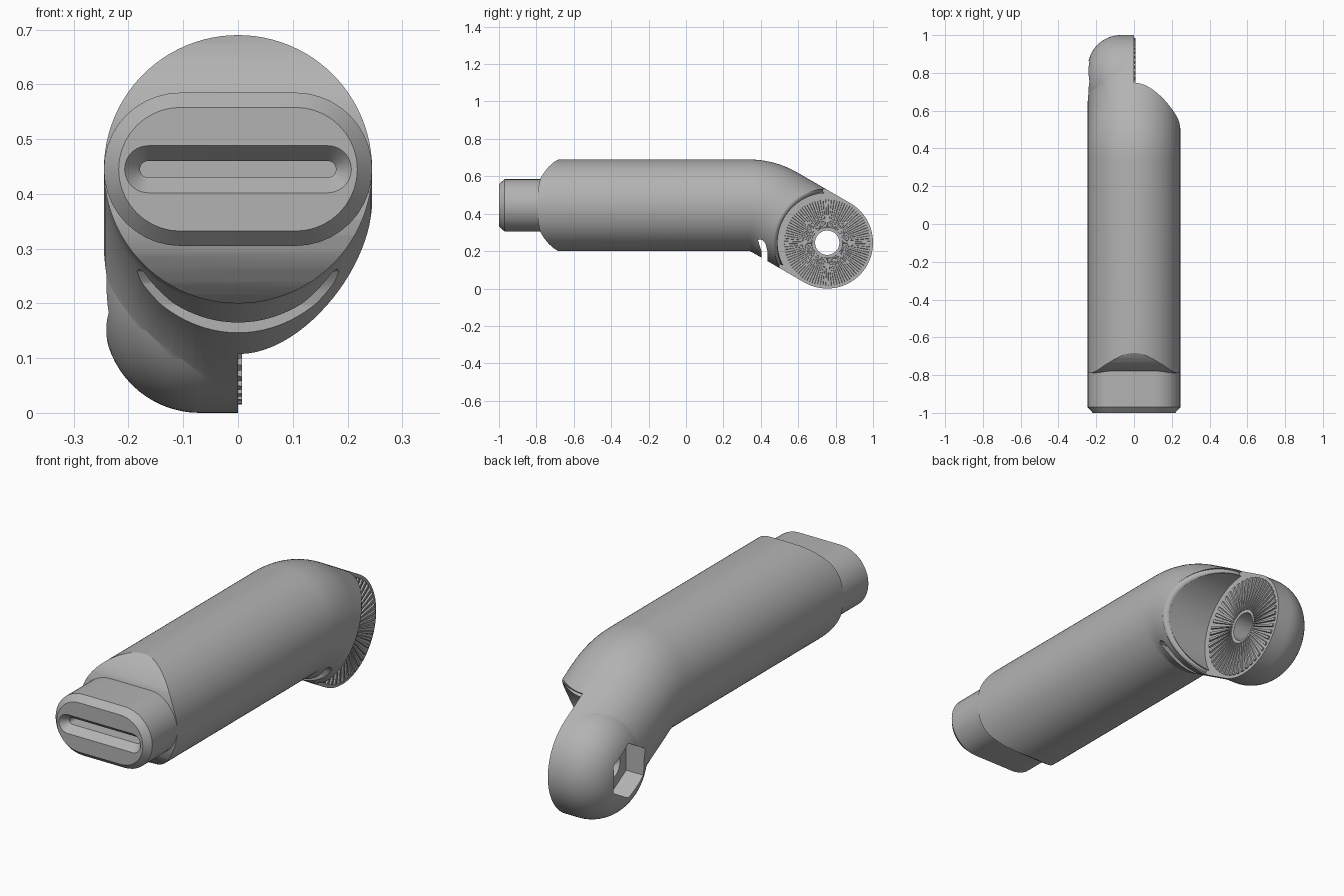
import bpy, bmesh, math
from math import sin, cos, pi, sqrt, radians
from mathutils import Vector

cube = bpy.data.objects.get("Cube")
if cube:
    bpy.data.objects.remove(cube, do_unlink=True)

grey = bpy.data.materials.new("plain grey")
grey.use_nodes = True
grey.diffuse_color = (0.45, 0.45, 0.45, 1)
grey.node_tree.nodes["Principled BSDF"].inputs["Base Color"].default_value = grey.diffuse_color

R = 0.245                       # tube radius
AXIS_Z = 0.445                  # height of the straight tube's axis
TILT = radians(30)
HINGE = Vector((0, 0.755, 0.245))
DOWN = Vector((0, cos(TILT), -sin(TILT)))   # direction of the bent arm
UP = Vector((0, sin(TILT), cos(TILT)))
BEND_Y = HINGE.y - (AXIS_Z - HINGE.z) / math.tan(TILT)


def make(name, bm):
    bmesh.ops.recalc_face_normals(bm, faces=bm.faces)
    mesh = bpy.data.meshes.new(name)
    bm.to_mesh(mesh)
    bm.free()
    obj = bpy.data.objects.new(name, mesh)
    bpy.context.collection.objects.link(obj)
    mesh.materials.append(grey)
    return obj


def loft(name, rings):
    """Skin closed rings of points and cap both ends."""
    bm = bmesh.new()
    loops = [[bm.verts.new(p) for p in ring] for ring in rings]
    n = len(loops[0])
    for a, b in zip(loops, loops[1:]):
        for i in range(n):
            j = (i + 1) % n
            bm.faces.new((a[i], a[j], b[j], b[i]))
    bm.faces.new(loops[0])
    bm.faces.new(loops[-1])
    return make(name, bm)


def ring(centre, e1, e2, r, n=96, start=0.0):
    return [centre + r * (cos(start + 2 * pi * i / n) * e1 + sin(start + 2 * pi * i / n) * e2)
            for i in range(n)]


X, Y, Z = Vector((1, 0, 0)), Vector((0, 1, 0)), Vector((0, 0, 1))


def turned(name, profile, n=96, start=0.0):
    """Solid about the hinge axis from (x, radius) pairs."""
    return loft(name, [ring(HINGE + X * x, Y, Z, r, n, start) for x, r in profile])


def prism(name, points, half):
    return loft(name, [[(x, y, z) for y, z in points] for x in (-half, half)])


def combine(obj, other, operation):
    mod = obj.modifiers.new(operation, "BOOLEAN")
    mod.operation, mod.object, mod.solver = operation, other, "EXACT"
    bpy.context.view_layer.objects.active = obj
    bpy.ops.object.modifier_apply(modifier=mod.name)
    bpy.data.objects.remove(other, do_unlink=True)


# Straight tube swept round the elbow to the hinge
bend_r = 0.27
start_y = BEND_Y - bend_r * math.tan(TILT / 2)
pivot = Vector((0, start_y, AXIS_Z - bend_r))
sections = [ring(Vector((0, -0.85, AXIS_Z)), X, Z, R)]
for i in range(13):
    a = TILT * i / 12
    up = Vector((0, sin(a), cos(a)))
    sections.append(ring(pivot + bend_r * up, X, up, R))
sections.append(ring(HINGE, X, UP, R))
body = loft("bent_body", sections)

# Rounded shoulders at the front
half = [(-0.79, 0.09), (-0.785, 0.12), (-0.775, 0.15), (-0.757, 0.178),
        (-0.735, 0.205), (-0.71, 0.228), (-0.68, 0.247), (-0.5, 0.4), (1.2, 0.8)]
outline = [(y, AXIS_Z + h) for y, h in half] + [(y, AXIS_Z - h) for y, h in reversed(half)]
combine(body, prism("shoulder_cutter", outline, 0.5), "INTERSECT")

# Clearance for the mating half, with a rounded rim
CLEAR, RIM = 0.265, 0.022
combine(body, turned("clearance_cutter", [(0, CLEAR + RIM), (0.4, CLEAR + RIM)]), "DIFFERENCE")

# Rounded knuckle on the right half
F = 0.175
knuckle = [(0, R)] + [(F - R - F * sin(a), R - F + F * cos(a))
                      for a in [pi / 2 * i / 16 for i in range(17)]]
combine(body, turned("knuckle", knuckle), "UNION")

# Inner lining of the clearance, carrying the rim
lining = loft("clearance_lining", [ring(HINGE - DOWN * u, X, UP, R - RIM) for u in (0.0, 0.33)])
combine(lining, turned("lining_cutter", [(-0.003, CLEAR), (0.4, CLEAR)]), "DIFFERENCE")
keep = loft("lining_half", [[(x, y, z) for y, z in ((0, -1), (1.5, -1), (1.5, 1), (0, 1))]
                            for x in (-0.003, 0.5)])
combine(lining, keep, "INTERSECT")

# Underside slot through both
slot = [(0.385, 0.258), (0.395, 0.263), (0.41, 0.258), (0.425, 0.24),
        (0.435, 0.2), (0.437, 0.05), (0.405, 0.05), (0.403, 0.2)]
for part in (body, lining):
    combine(part, prism("slot_cutter", slot, 0.4), "DIFFERENCE")

# Hexagonal nut pocket and bolt hole
combine(body, turned("nut_cutter", [(-0.4, 0.125), (-0.15, 0.125)], 6, pi / 6), "DIFFERENCE")
combine(body, turned("bolt_cutter", [(-0.4, 0.065), (0.1, 0.065)], 48), "DIFFERENCE")

# Rounded rim bead
rho, dist = R - RIM, CLEAR + RIM
beads = []
path = []
for i in range(61):
    t = radians(-94 + 188 * i / 60)
    w = rho * sin(t)
    path.append(HINGE + X * rho * cos(t) - DOWN * sqrt(dist ** 2 - w ** 2) + UP * w)
for i, p in enumerate(path):
    tangent = (path[min(i + 1, 60)] - path[max(i - 1, 0)]).normalized()
    side = tangent.cross(DOWN).normalized()
    beads.append(ring(p, side, tangent.cross(side), RIM, 20))
rim = loft("clearance_rim", beads)

# Radial locking teeth on the hinge face
bm = bmesh.new()
COUNT = 48
for k in range(COUNT):
    a = 2 * pi * k / COUNT
    out, side = Y * cos(a) + Z * sin(a), Z * cos(a) - Y * sin(a)
    base, top = [], []
    for r, w in ((0.08, 0.003), (0.23, 0.009)):
        for s in ((-1, 1) if r < 0.1 else (1, -1)):
            p = HINGE + out * r + side * (s * w)
            base.append(bm.verts.new(p - X * 0.002))
            top.append(bm.verts.new(p + X * 0.007 - side * (s * w * 0.3)))
    bm.faces.new(base)
    bm.faces.new(top)
    for i in range(4):
        j = (i + 1) % 4
        bm.faces.new((base[i], base[j], top[j], top[i]))
teeth = make("hinge_teeth", bm)


# Flat-sided front plug with chamfer and stepped slot
def stadium(y, half_w, r, n=20):
    pts = []
    for sign in (1, -1):
        for i in range(n + 1):
            a = pi * i / n - pi / 2
            pts.append((sign * (half_w - r + r * cos(a)), y, AXIS_Z + sign * r * sin(a)))
    return pts


plug = loft("front_plug", [stadium(*s) for s in (
    (-0.72, 0.245, 0.14), (-0.97, 0.245, 0.14), (-1.0, 0.218, 0.113),
    (-1.0, 0.207, 0.043), (-0.965, 0.179, 0.015), (-0.87, 0.179, 0.015))])

# Smooth shading with sharp edges kept
bpy.ops.object.select_all(action="DESELECT")
for obj in (body, lining, rim, teeth, plug):
    obj.select_set(True)
bpy.context.view_layer.objects.active = body
bpy.ops.object.shade_smooth_by_angle(angle=radians(30))
